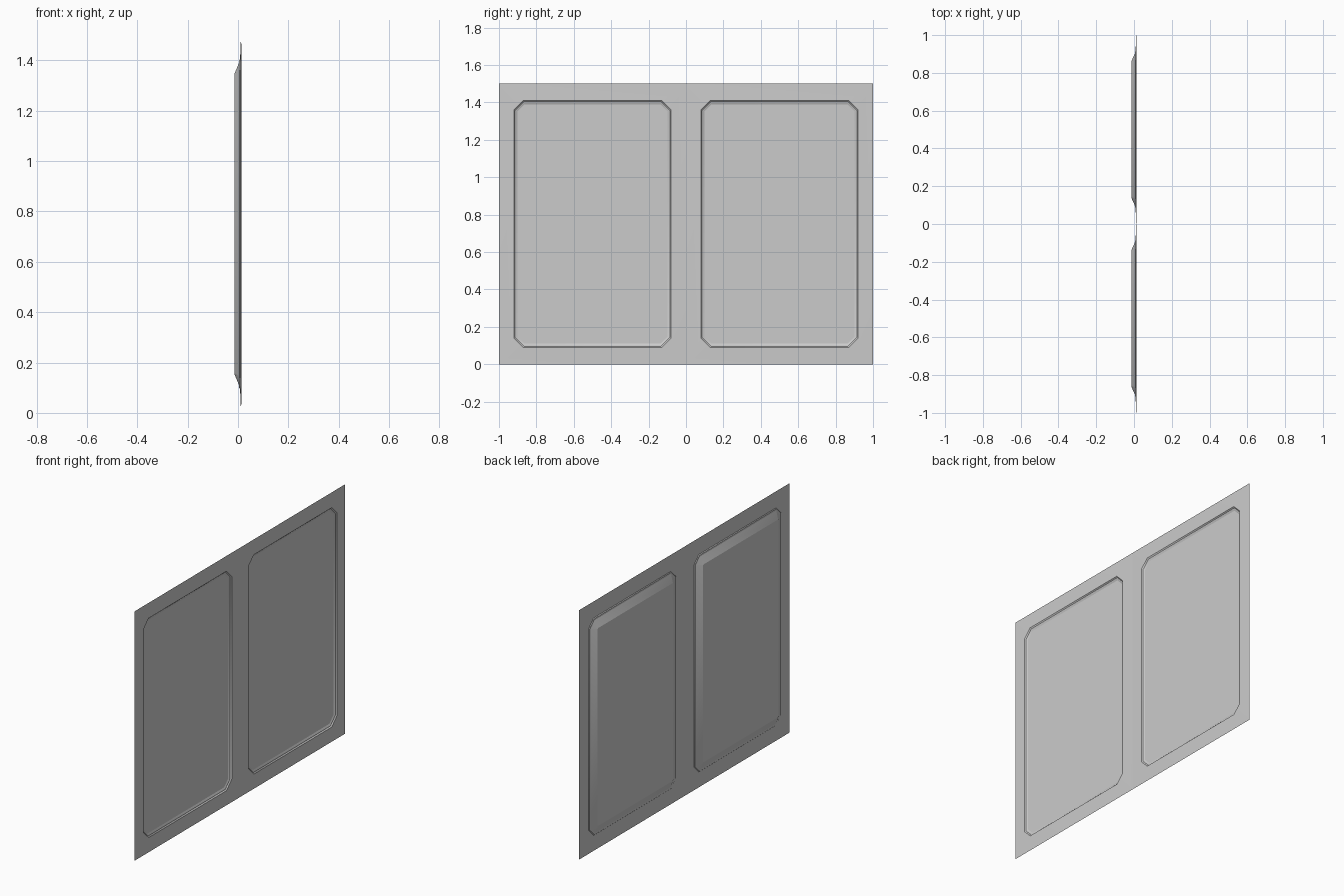
import bpy
import bmesh

cube = bpy.data.objects.get("Cube")
if cube:
    bpy.data.objects.remove(cube, do_unlink=True)

grey = bpy.data.materials.new("plain grey")
grey.use_nodes = True
colour = (0.6, 0.6, 0.6, 1)
grey.diffuse_color = colour
grey.node_tree.nodes["Principled BSDF"].inputs["Base Color"].default_value = colour

HEIGHT = 1.5


def ring(bm, x, inset_y, inset_z, cut):
    """Rectangle outline with chamfered corners, inset from the panel edge."""
    w, h = 0.5 - inset_y, HEIGHT / 2 - inset_z
    quarter = [(w, h - cut), (w - cut, h)]
    points = quarter + [(-y, z) for y, z in quarter[::-1]]
    points += [(-y, -z) for y, z in points]
    return [bm.verts.new((x, y, z)) for y, z in points]


def panel(name, y):
    bm = bmesh.new()
    # From the recessed face, out to the rim, then round to the raised back
    rings = [
        ring(bm, 0.004, 0.09, 0.10, 0.045),
        ring(bm, 0.0145, 0.08, 0.09, 0.05),
        ring(bm, 0.012, 0, 0, 0),
        ring(bm, 0.008, 0.09, 0.10, 0.045),
        ring(bm, -0.0145, 0.14, 0.155, 0.006),
    ]
    bm.faces.new(rings[0])
    bm.faces.new(rings[-1][::-1])
    for a, b in zip(rings, rings[1:]):
        for i in range(len(a)):
            j = (i + 1) % len(a)
            bm.faces.new((a[i], b[i], b[j], a[j]))
    # Smooth round the corners, sharp along each outline
    for face in bm.faces:
        face.smooth = True
    for outline in rings:
        for i, vert in enumerate(outline):
            edge = bm.edges.get((vert, outline[i - 1]))
            if edge:
                edge.smooth = False
    bmesh.ops.remove_doubles(bm, verts=bm.verts, dist=0.0001)
    bmesh.ops.recalc_face_normals(bm, faces=bm.faces)
    mesh = bpy.data.meshes.new(name)
    bm.to_mesh(mesh)
    bm.free()
    mesh.materials.append(grey)
    obj = bpy.data.objects.new(name, mesh)
    obj.location = (0, y, HEIGHT / 2)
    bpy.context.collection.objects.link(obj)


# Two matching pressed panels, side by side
panel("front_panel", -0.5)
panel("back_panel", 0.5)
